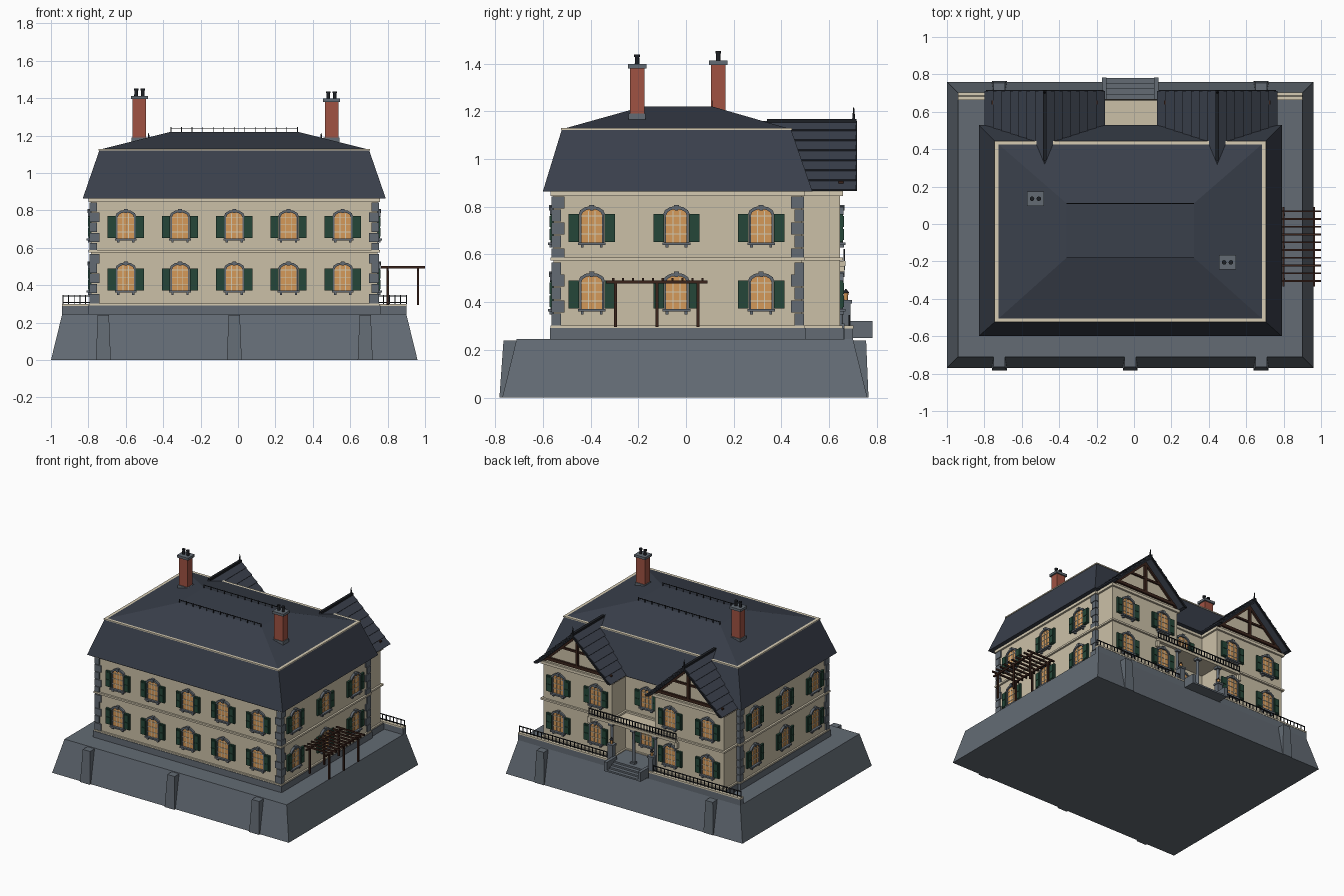
import bpy, bmesh
from math import radians, cos, sin, hypot
from mathutils import Matrix, Vector

cube = bpy.data.objects.get("Cube")
if cube:
    bpy.data.objects.remove(cube, do_unlink=True)

COLOURS = {
    "cream_plaster": (0.60, 0.53, 0.39), "pale_trim": (0.67, 0.60, 0.45),
    "grey_stone": (0.125, 0.148, 0.175), "slate": (0.042, 0.051, 0.071),
    "brick": (0.35, 0.085, 0.055), "amber_glass": (0.66, 0.32, 0.10),
    "shutter_green": (0.018, 0.062, 0.04), "dark_timber": (0.042, 0.017, 0.011),
    "black_iron": (0.012, 0.014, 0.018),
}
MATS = {}
for label, rgb in COLOURS.items():
    m = bpy.data.materials.new(label)
    m.use_nodes = True
    m.diffuse_color = (*rgb, 1)
    m.node_tree.nodes["Principled BSDF"].inputs["Base Color"].default_value = (*rgb, 1)
    MATS[label] = m

PARTS = {}
I = Matrix.Identity(4)
CX = -0.02  # house centre line


def part(name, mat):
    return PARTS.setdefault(name, (bmesh.new(), mat))[0]


def loft(name, mat, low, high, M=I):
    """Join two matching outlines into a closed solid."""
    bm = part(name, mat)
    a = [bm.verts.new(M @ Vector(p)) for p in low]
    b = [bm.verts.new(M @ Vector(p)) for p in high]
    bm.faces.new(a[::-1])
    bm.faces.new(b)
    for i in range(len(a)):
        j = (i + 1) % len(a)
        bm.faces.new((a[i], a[j], b[j], b[i]))


def rect(r, z):
    x0, x1, y0, y1 = r
    return [(x0, y0, z), (x1, y0, z), (x1, y1, z), (x0, y1, z)]


def frustum(name, mat, r0, z0, r1, z1, M=I):
    loft(name, mat, rect(r0, z0), rect(r1, z1), M)


def box(name, mat, x0, x1, y0, y1, z0, z1, M=I):
    frustum(name, mat, (x0, x1, y0, y1), z0, (x0, x1, y0, y1), z1, M)


def prism(name, mat, xz, y0, y1, M=I):
    loft(name, mat, [(x, y0, z) for x, z in xz], [(x, y1, z) for x, z in xz], M)


def cylinder(name, mat, x, y, z0, z1, r0, r1, n=12):
    ret = bmesh.ops.create_cone(part(name, mat), cap_ends=True, segments=n, radius1=r0, radius2=r1,
                                depth=z1 - z0, matrix=Matrix.Translation((x, y, (z0 + z1) / 2)))
    for f in {f for v in ret["verts"] for f in v.link_faces}:
        f.smooth = len(f.verts) == 4


def facing(x, y, z, degrees):
    return Matrix.Translation((x, y, z)) @ Matrix.Rotation(radians(degrees), 4, "Z")


# Battered plinth with buttresses
frustum("plinth", "grey_stone", (-1, 0.96, -0.77, 0.76), 0, (-0.94, 0.90, -0.71, 0.70), 0.245)
for x in (-0.7, 0, 0.7):
    c = CX + x
    frustum("buttresses", "grey_stone", (c - .04, c + .04, -.782, -.6), 0, (c - .03, c + .03, -.765, -.6), .24)
    if x:
        frustum("buttresses", "grey_stone", (c - .04, c + .04, .6, .765), 0, (c - .03, c + .03, .6, .755), .24)

# Foundation, walls and bands of the main block
X0, X1, Y0, Y1 = -0.785, 0.745, -0.555, 0.485


def block(name, mat, grow, z0, z1):
    g = grow
    box(name, mat, X0 - g, X1 + g, Y0 - g, Y1 + g, z0, z1)
    for c in (-0.48, 0.445):
        box(name, mat, c - .285 - g, c + .285 + g, .3, .645 + g, z0, z1)


block("foundation", "grey_stone", 0.016, 0.245, 0.292)
block("water_table", "pale_trim", 0.012, 0.292, 0.302)
block("walls", "cream_plaster", 0, 0.295, 0.86)
block("string_course", "pale_trim", 0.014, 0.575, 0.588)
block("cornice", "pale_trim", 0.014, 0.845, 0.866)

# Corner quoins
for sx, x in ((1, X0), (-1, X1)):
    for sy, y in ((1, Y0), (-1, Y1)):
        for k in range(10):
            z = 0.303 + k * 0.0545
            if 0.56 < z + 0.04 < 0.58:
                z -= 0.005
            a, b = ((.045, .03), (.03, .045))[k % 2]
            xs = sorted((x - sx * .009, x + sx * a))
            ys = sorted((y - sy * .009, y + sy * b))
            box("quoins", "grey_stone", *xs, *ys, z, z + 0.05)


# Windows
def arch(half, spring, rise, n=6):
    return [(half * cos(radians(180 * i / n)), spring + rise * sin(radians(180 * i / n))) for i in range(n + 1)]


def window(x, y, z, degrees):
    M = facing(x, y, z, degrees)
    prism("window_glass", "amber_glass", [(-.043, -.065), (.043, -.065)] + arch(.043, .05, .025), -.006, .004, M)
    for u in (-.0145, .0145):
        box("window_bars", "pale_trim", u - .002, u + .002, -.009, 0, -.065, .068, M)
    for w in (-.03, .008, .046):
        box("window_bars", "pale_trim", -.043, .043, -.009, 0, w - .002, w + .002, M)
    outer, inner = arch(.056, .052, .036), arch(.043, .05, .025)
    for i in range(len(outer) - 1):
        prism("window_surrounds", "grey_stone", [inner[i], outer[i], outer[i + 1], inner[i + 1]], -.016, 0, M)
    prism("window_surrounds", "grey_stone", [(-.007, .07), (.007, .07), (.011, .093), (-.011, .093)], -.02, 0, M)
    box("window_sills", "grey_stone", -.058, .058, -.024, 0, -.075, -.064, M)
    for s in (-1, 1):
        u = sorted((s * .043, s * .051))
        box("window_surrounds", "grey_stone", *u, -.013, 0, -.065, .052, M)
        box("window_sills", "grey_stone", s * .04 - .006, s * .04 + .006, -.017, 0, -.087, -.075, M)
        u = sorted((s * .053, s * .097))
        box("shutters", "shutter_green", *u, -.014, 0, -.062, .055, M)
        u = sorted((s * .059, s * .091))
        for w in (-.055, .0):
            box("shutter_panels", "shutter_green", *u, -.018, 0, w, w + .047, M)


for z in (0.435, 0.715):
    for k in range(-2, 3):
        window(CX + 0.29 * k, Y0, z, 0)
    for y in (-0.395, -0.04, 0.315):
        window(X1, y, z, 90)
        window(X0, y, z, -90)
    for c in (-0.48, 0.445):
        for d in (-0.155, 0.155):
            window(c + d, 0.645, z, 180)
    window(CX, Y1, z, 180)

# Mansard roof with trim and ridge cresting
EAVE, BREAK, TOP = (-.83, .79, -.60, .53), (-.74, .70, -.52, .44), (-.36, .32, -.18, .11)
frustum("mansard_roof", "slate", EAVE, 0.864, BREAK, 1.125)
frustum("upper_roof", "slate", BREAK, 1.125, TOP, 1.22)
TRIM = (-.745, .705, -.525, .445)
frustum("roof_trim", "pale_trim", TRIM, 1.121, TRIM, 1.129)
for y in (-0.18, 0.11):
    box("roof_cresting", "black_iron", -.36, .32, y - .002, y + .002, 1.238, 1.242)
    for k in range(13):
        x = -0.358 + k * 0.0563
        box("roof_cresting", "black_iron", x - .002, x + .002, y - .002, y + .002, 1.21, 1.245)

# Rear gables
for c in (-0.4775, 0.445):
    M = Matrix.Translation((c, 0, 0))
    prism("gable_walls", "cream_plaster", [(-.285, .85), (.285, .85), (.285, .875), (0, 1.14), (-.285, .875)], .4, .645, M)
    prism("gable_roofs", "slate", [(-.315, .865), (0, 1.16), (.315, .865), (.288, .865), (0, 1.136), (-.288, .865)],
          .31, .71, M)
    for s in (-1, 1):
        normal = Vector((s * .295, .315)).normalized() * 0.009
        edge = lambda t: Vector((s * .315 * t, 1.16 - .295 * t))
        for k in range(7):
            a, b = edge(k / 7), edge((k + 1) / 7)
            prism("gable_slate_courses", "slate", [a, b, b + normal], .32, .712, M)
        prism("gable_timbers", "dark_timber", [(0, 1.14), (s * .285, .873), (s * .26, .873), (0, 1.115)], .64, .657, M)
        prism("bargeboards", "black_iron", [(0, 1.16), (s * .315, .865), (s * .295, .865), (0, 1.142)], .705, .716, M)
    box("gable_timbers", "dark_timber", -.285, .285, .64, .66, .885, .907, M)
    box("gable_timbers", "dark_timber", -.13, .13, .64, .657, 1.0, 1.014, M)
    box("gable_timbers", "dark_timber", -.01, .01, .64, .66, .89, 1.12, M)
    box("ridge_caps", "black_iron", -.01, .01, .34, .715, 1.152, 1.168, M)
    cylinder("finials", "black_iron", c, .703, 1.16, 1.215, .007, .002, 8)

# Chimneys
for x, y, z in ((-0.527, 0.135, 1.41), (0.50, -0.205, 1.395)):
    box("chimney_flashing", "grey_stone", x - .042, x + .042, y - .036, y + .036, 1.12, 1.19)
    box("chimney_stacks", "brick", x - .036, x + .036, y - .03, y + .03, 1.15, z - .01)
    box("chimney_caps", "grey_stone", x - .046, x + .046, y - .039, y + .039, z - .015, z + .003)
    for d in (-.018, .018):
        cylinder("chimney_pots", "black_iron", x + d, y, z, z + .032, .01, .009)
        cylinder("chimney_pots", "black_iron", x + d, y, z + .032, z + .042, .012, .012)


# Railings
def railing(name, x0, x1, y, z0, z1, step):
    for z in (z0 + .008, z1 - .004):
        box(name, "black_iron", x0, x1, y - .003, y + .003, z - .002, z + .003)
    n = round((x1 - x0) / step)
    for k in range(n + 1):
        x = x0 + (x1 - x0) * k / n
        box(name, "black_iron", x - .0025, x + .0025, y - .0025, y + .0025, z0, z1)


for x0, x1 in ((-.94, -.18), (.14, .90)):
    box("terrace_wall", "grey_stone", x0, x1, .665, .70, .24, .29)
    box("terrace_coping", "pale_trim", x0, x1, .663, .702, .29, .301)
    railing("terrace_railing", x0 + .004, x1, .684, .30, .347, .03)

# Porch, balcony and columns
box("porch_floor", "grey_stone", -.2, .16, .45, .67, .245, .295)
box("balcony_floor", "cream_plaster", -.38, .34, .47, .668, .552, .572)
railing("balcony_railing", -.38, .34, .663, .572, .622, .024)
for x in (-.2, CX, .16):
    box("column_blocks", "grey_stone", x - .017, x + .017, .63, .664, .29, .31)
    cylinder("porch_columns", "grey_stone", x, .647, .31, .535, .012, .01, 16)
    box("column_blocks", "pale_trim", x - .018, x + .018, .63, .666, .535, .552)
for x in (-.38, .34):
    box("balcony_brackets", "pale_trim", x - .012, x + .012, .64, .664, .51, .552)

# Entrance steps and lantern piers
for k in range(4):
    box("steps", "grey_stone", -.15, .11, .66, .78 - k * .028, .25 + k * .012, .262 + k * .012)
for x in (-.16, .12):
    box("step_curbs", "grey_stone", x - .012, x + .012, .66, .782, .25, .32)
for x in (-.187, .147):
    box("gate_piers", "grey_stone", x - .02, x + .02, .65, .69, .245, .395)
    box("gate_piers", "grey_stone", x - .025, x + .025, .645, .695, .395, .408)
    cylinder("lanterns", "amber_glass", x, .67, .408, .438, .008, .011, 6)
    cylinder("lantern_caps", "black_iron", x, .67, .438, .455, .015, .002, 6)

# Side pergola
for x in (.80, .962):
    for y in (-.295, -.122, .05):
        box("pergola_posts", "dark_timber", x - .006, x + .006, y - .006, y + .006, .295, .48)
    box("pergola_beams", "dark_timber", x - .005, x + .005, -.335, .09, .478, .49)
for k in range(10):
    y = -0.305 + k * 0.0415
    box("pergola_rafters", "dark_timber", .765, 1.0, y - .0045, y + .0045, .49, .502)

# Turn every collected part into an object
for name, (bm, mat) in PARTS.items():
    bmesh.ops.recalc_face_normals(bm, faces=bm.faces)
    mesh = bpy.data.meshes.new(name)
    bm.to_mesh(mesh)
    bm.free()
    mesh.materials.append(MATS[mat])
    bpy.context.scene.collection.objects.link(bpy.data.objects.new(name, mesh))
